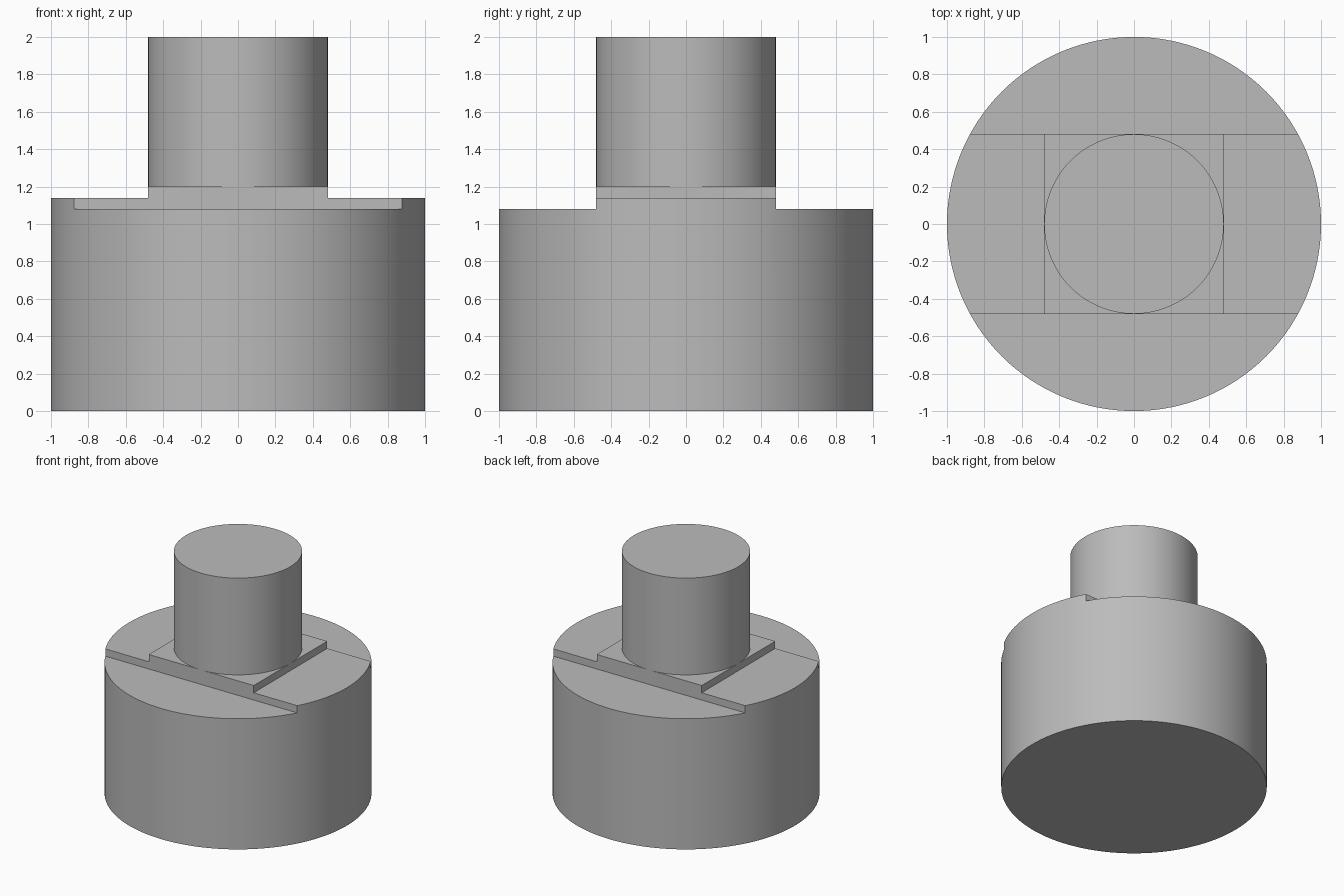
import bpy, bmesh, math
from mathutils import Matrix, Vector

default = bpy.data.objects.get("Cube")
if default:
    bpy.data.objects.remove(default, do_unlink=True)

SEGMENTS = 128
HALF = 0.48                      # half width of the raised band, pad and post radius
BODY_TOP, STEP, TOP = 1.08, 0.06, 2.0

grey = bpy.data.materials.new("plain grey")
grey.use_nodes = True
colour = (0.5, 0.5, 0.5, 1)
grey.diffuse_color = colour
grey.node_tree.nodes["Principled BSDF"].inputs["Base Color"].default_value = colour


def cylinder(radius, bottom, top):
    bm = bmesh.new()
    bmesh.ops.create_cone(bm, cap_ends=True, segments=SEGMENTS, radius1=radius,
                          radius2=radius, depth=top - bottom,
                          matrix=Matrix.Translation((0, 0, (bottom + top) / 2)))
    return bm


def top_faces(bm):
    bm.normal_update()
    height = max(v.co.z for v in bm.verts)
    return [f for f in bm.faces if f.normal.z > 0.9
            and f.calc_center_median().z > height - 0.001]


def raise_middle(bm, axis):
    """Split the highest face either side of the centre and lift its middle strip."""
    for side in (-1, 1):
        faces = top_faces(bm)
        geom = set(faces)
        for f in faces:
            geom.update(f.edges, f.verts)
        bmesh.ops.bisect_plane(bm, geom=list(geom), plane_co=axis * side * HALF,
                               plane_no=axis, dist=1e-5)
    middle = [f for f in top_faces(bm)
              if abs(f.calc_center_bounds().dot(axis)) < HALF / 2]
    new = bmesh.ops.extrude_face_region(bm, geom=middle)["geom"]
    bmesh.ops.translate(bm, vec=(0, 0, STEP),
                        verts=[g for g in new if isinstance(g, bmesh.types.BMVert)])


def finish(bm, name):
    bmesh.ops.recalc_face_normals(bm, faces=bm.faces)
    mesh = bpy.data.meshes.new(name)
    bm.to_mesh(mesh)
    bm.free()
    mesh.materials.append(grey)
    ob = bpy.data.objects.new(name, mesh)
    bpy.context.collection.objects.link(ob)
    bpy.ops.object.select_all(action="DESELECT")
    ob.select_set(True)
    bpy.context.view_layer.objects.active = ob
    bpy.ops.object.shade_smooth_by_angle(angle=math.radians(30))


# Round base with a raised band across it and a square pad on the band
base = cylinder(1, 0, BODY_TOP)
raise_middle(base, Vector((0, 1, 0)))
raise_middle(base, Vector((1, 0, 0)))
finish(base, "stepped_base")

# Round post standing on the pad, open underneath
post = cylinder(HALF, BODY_TOP + 2 * STEP, TOP)
post.normal_update()
bmesh.ops.delete(post, geom=[f for f in post.faces if f.normal.z < -0.9],
                 context="FACES_ONLY")
finish(post, "post")
